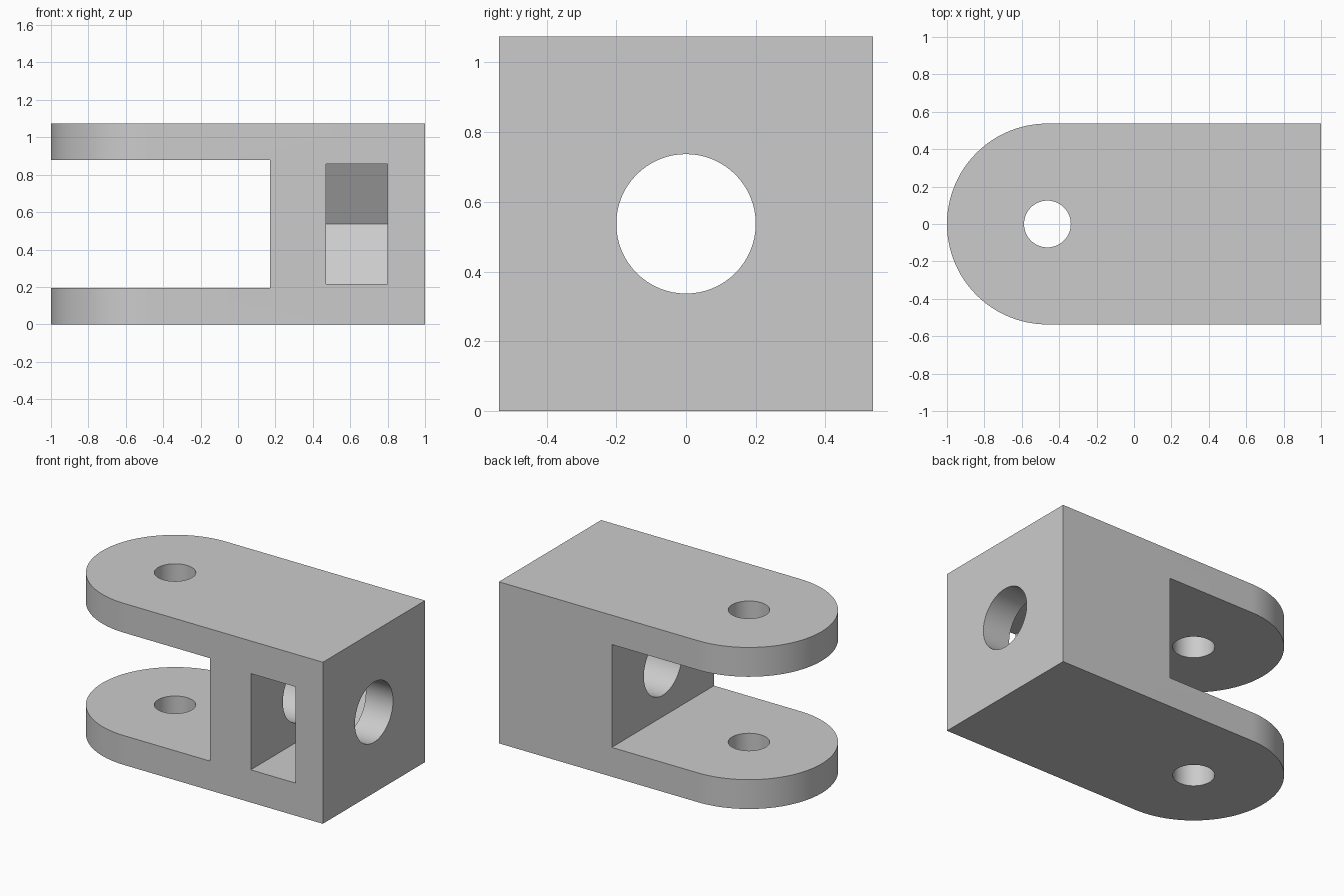
import bpy
import bmesh
from math import sin, cos, pi, radians
from mathutils import Matrix, Vector

old = bpy.data.objects.get("Cube")
if old:
    bpy.data.objects.remove(old, do_unlink=True)

HALF = 0.537            # half width, half height and end radius
HEIGHT = 2 * HALF
PIN_X = HALF - 1        # centre of the rounded ends
LUG = 0.195             # thickness of each lug

grey = bpy.data.materials.new("light grey")
grey.use_nodes = True
colour = (0.6, 0.6, 0.6, 1)
grey.diffuse_color = colour
grey.node_tree.nodes["Principled BSDF"].inputs["Base Color"].default_value = colour


def arc(cx, cy, radius, start, end, steps):
    """Points along an arc, angles in degrees."""
    angles = [radians(start + (end - start) * i / steps) for i in range(steps + 1)]
    return [(cx + radius * cos(a), cy + radius * sin(a)) for a in angles]


def prism(name, outline, low, high, axis="Z"):
    """Extrude an outline along Z, or along X with the outline in (y, z)."""
    bm = bmesh.new()
    face = bm.faces.new([bm.verts.new((u, v, low)) for u, v in outline])
    side = bmesh.ops.extrude_face_region(bm, geom=[face])["geom"]
    moved = [g for g in side if isinstance(g, bmesh.types.BMVert)]
    bmesh.ops.translate(bm, verts=moved, vec=Vector((0, 0, high - low)))
    if axis == "X":
        turn = Matrix(((0, 0, 1), (1, 0, 0), (0, 1, 0)))
        bmesh.ops.transform(bm, matrix=turn.to_4x4(), verts=bm.verts)
    bmesh.ops.recalc_face_normals(bm, faces=bm.faces)
    mesh = bpy.data.meshes.new(name)
    bm.to_mesh(mesh)
    bm.free()
    mesh.materials.append(grey)
    obj = bpy.data.objects.new(name, mesh)
    bpy.context.collection.objects.link(obj)
    return obj


# Fork body: block with a rounded end
body = prism("fork_body", [(1, -HALF), (1, HALF)] + arc(PIN_X, 0, HALF, 90, 270, 48), 0, HEIGHT)

# Slot between the two lugs
slot = prism("slot_cutter", [(-1, LUG), (1, LUG), (1, HEIGHT - LUG), (-1, HEIGHT - LUG)],
             -1.2, 0.17, "X")

# Pin hole through both lugs
pin_hole = prism("pin_hole_cutter", arc(PIN_X, 0, 0.125, 0, 360, 64)[:-1], -0.1, HEIGHT + 0.1)

# Lengthwise bore from the square end into the slot
bore = prism("bore_cutter", arc(0, HALF, 0.2, 0, 360, 64)[:-1], 0, 1.1, "X")

# Nut pocket: half a hexagon at the back, open to the front
FLAT = 0.32
tip = FLAT / cos(pi / 6)
hexagon = arc(0, HALF, tip, -60, 60, 2)
pocket = prism("nut_pocket_cutter", [(-1, HALF - FLAT)] + hexagon + [(-1, HALF + FLAT)],
               0.47, 0.80, "X")

# Cut the body, then remove the cutters
bpy.context.view_layer.objects.active = body
body.select_set(True)
for cutter in (slot, pin_hole, bore, pocket):
    cutter.hide_render = True
    mod = body.modifiers.new(cutter.name, "BOOLEAN")
    mod.operation = "DIFFERENCE"
    mod.solver = "EXACT"
    mod.object = cutter
    bpy.ops.object.modifier_apply(modifier=mod.name)
    bpy.data.objects.remove(cutter, do_unlink=True)

bpy.ops.object.shade_smooth_by_angle(angle=radians(25))
